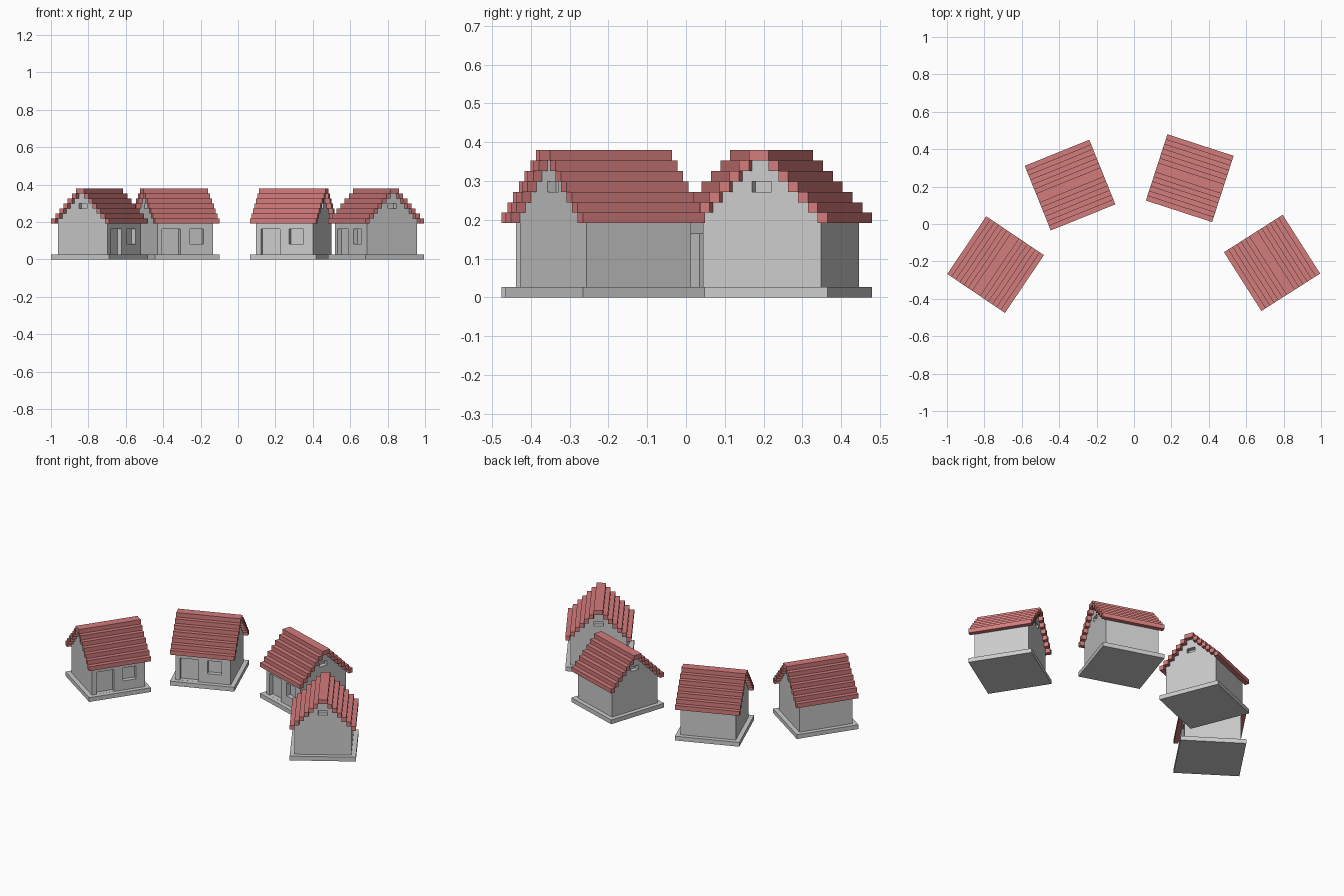
import bpy, bmesh
from math import radians
from mathutils import Matrix, Vector

if "Cube" in bpy.data.objects:
    bpy.data.objects.remove(bpy.data.objects["Cube"])

U = 0.0266           # grid unit
H = 6 * U            # wall half width
R = 7 * U            # roof and plinth half width
EAVE, STEP = 0.191, 0.027
scene = bpy.context.scene.collection

red = bpy.data.materials.new("roof_red")
red.diffuse_color = (0.65, 0.2, 0.2, 1)
red.use_nodes = True
red.node_tree.nodes["Principled BSDF"].inputs["Base Color"].default_value = red.diffuse_color


def add_box(bm, lo, hi):
    lo, hi = Vector(lo), Vector(hi)
    m = Matrix.Translation((lo + hi) / 2) @ Matrix.Diagonal((*(hi - lo), 1))
    bmesh.ops.create_cube(bm, size=1, matrix=m)


def box_mesh(name, boxes):
    bm = bmesh.new()
    for lo, hi in boxes:
        add_box(bm, lo, hi)
    me = bpy.data.meshes.new(name)
    bm.to_mesh(me)
    bm.free()
    return me


# stepped gable wall: half profile in (y, z), mirrored and extruded along x
half = [(H, U)]
for i in range(6):
    w = H - i * U
    half += [(w, EAVE + i * STEP), (w, EAVE + (i + 1) * STEP)]
half = [half[0]] + half[2:]
profile = half + [(-y, z) for y, z in reversed(half)]
bm = bmesh.new()
face = bm.faces.new([bm.verts.new((-H, y, z)) for y, z in profile])
ext = bmesh.ops.extrude_face_region(bm, geom=[face])
bmesh.ops.translate(bm, vec=(2 * H, 0, 0),
                    verts=[v for v in ext["geom"] if isinstance(v, bmesh.types.BMVert)])
bmesh.ops.recalc_face_normals(bm, faces=bm.faces)
wall_mesh = bpy.data.meshes.new("walls")
bm.to_mesh(wall_mesh)
bm.free()

# recesses: door, window, and a vent in each gable
openings = [((-5 * U, -H - U, U + 0.0005), (-U, -H + U, 0.163)),
            ((U, -H - U, 0.083), (4 * U, -H + U, 0.163))]
for s in (-1, 1):
    x0, x1 = sorted((s * (H - U), s * (H + U)))
    openings.append(((x0, -U, 0.272), (x1, U, 0.299)))
cutter = bpy.data.objects.new("opening_cutter", box_mesh("opening_cutter", openings))
cutter.hide_render = True
walls = bpy.data.objects.new("walls", wall_mesh)
scene.objects.link(cutter)
scene.objects.link(walls)
mod = walls.modifiers.new("openings", 'BOOLEAN')
mod.object, mod.operation, mod.solver = cutter, 'DIFFERENCE', 'EXACT'
cut_mesh = bpy.data.meshes.new_from_object(
    walls.evaluated_get(bpy.context.evaluated_depsgraph_get()))
bpy.data.objects.remove(walls)
bpy.data.objects.remove(cutter)

# roof: stepped courses on both slopes plus a double-width ridge
courses = []
for i in range(6):
    z = EAVE + i * STEP
    outer, inner = R - i * U, R - (i + 1) * U
    courses += [((-R, inner, z), (R, outer, z + STEP)),
                ((-R, -outer, z), (R, -inner, z + STEP))]
courses.append(((-R, -U, EAVE + 6 * STEP), (R, U, EAVE + 7 * STEP)))
roof_mesh = box_mesh("roof", courses)
roof_mesh.materials.append(red)

plinth_mesh = box_mesh("plinth", [((-R, -R, 0), (R, R, U))])

# four houses in an arc: x, y, turn
for n, (x, y, a) in enumerate([(-0.74, -0.217, 56), (-0.342, 0.208, 22),
                               (0.298, 0.245, -18), (0.738, -0.208, -57.5)], 1):
    for part, me in (("plinth", plinth_mesh), ("walls", cut_mesh), ("roof", roof_mesh)):
        ob = bpy.data.objects.new(f"house_{n}_{part}", me)
        ob.location = (x, y, 0)
        ob.rotation_euler.z = radians(a)
        scene.objects.link(ob)
